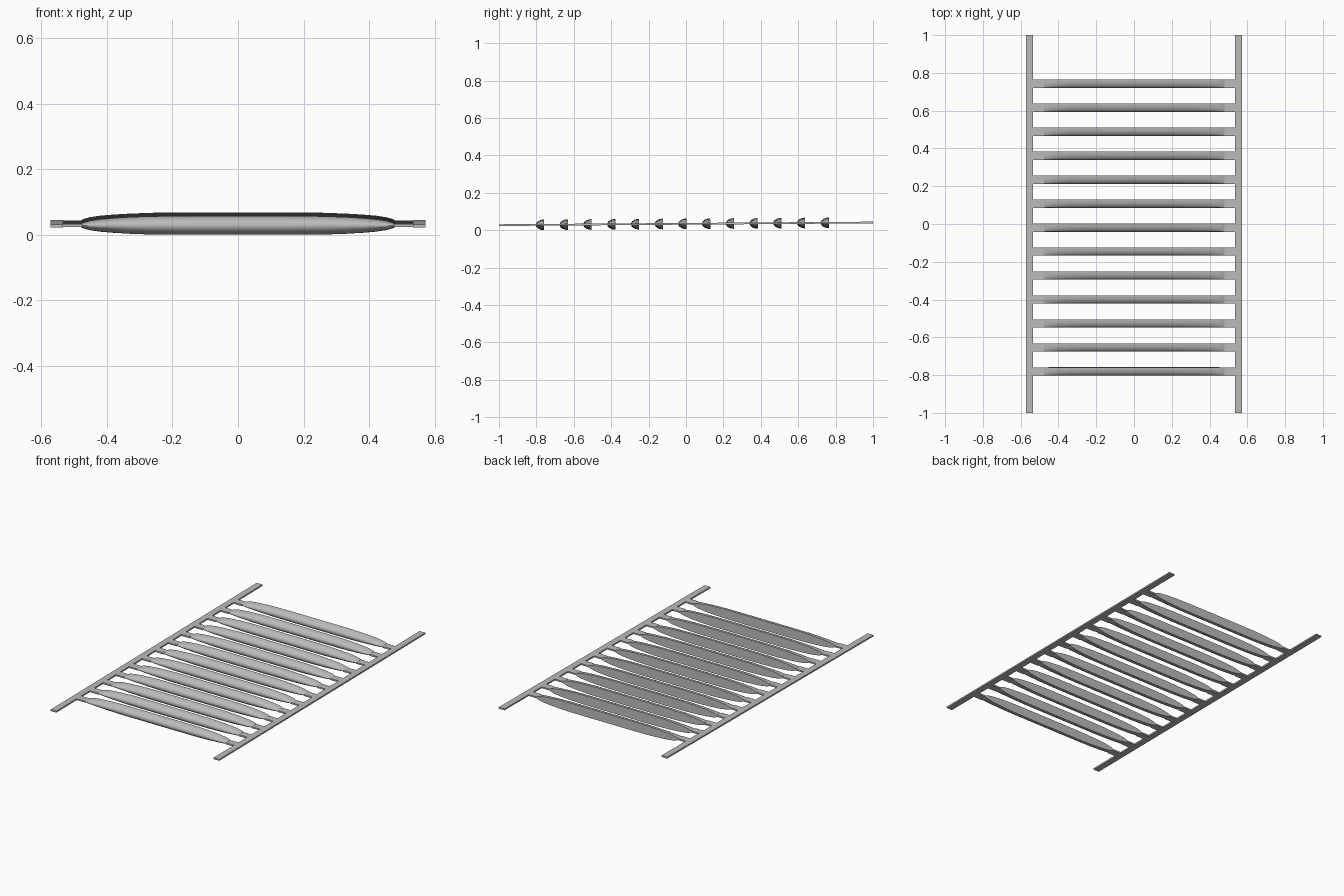
import bpy, bmesh, math
from mathutils import Matrix

cube = bpy.data.objects.get("Cube")
if cube:
    bpy.data.objects.remove(cube, do_unlink=True)

grey = bpy.data.materials.new("plain grey")
grey.use_nodes = True
colour = (0.5, 0.5, 0.5, 1)
grey.diffuse_color = colour
grey.node_tree.nodes["Principled BSDF"].inputs["Base Color"].default_value = colour

# The whole ladder lies flat with a very slight tilt
TILT = Matrix.Translation((0, 0, 0.034)) @ Matrix.Rotation(0.007, 4, 'X')
THICK = 0.009
DEPTH = 0.044


def finish(name, bm, y=0):
    bmesh.ops.recalc_face_normals(bm, faces=bm.faces[:])
    mesh = bpy.data.meshes.new(name)
    bm.to_mesh(mesh)
    bm.free()
    mesh.materials.append(grey)
    obj = bpy.data.objects.new(name, mesh)
    bpy.context.collection.objects.link(obj)
    obj.matrix_world = TILT @ Matrix.Translation((0, y, 0))
    return obj


def box(bm, centre, size):
    bmesh.ops.create_cube(bm, size=1, matrix=Matrix.Translation(centre) @ Matrix.Diagonal((*size, 1)))


def rung_body(bm):
    # Half-round bar, flat at the back, its height swelling from both ends
    half = [(0.479, 0.0055), (0.472, 0.009), (0.452, 0.0145), (0.42, 0.0192),
            (0.38, 0.0225), (0.33, 0.0255), (0.26, 0.028), (0.15, 0.0285)]
    stations = [(-x, h) for x, h in half] + half[::-1]
    arc = [math.pi * i / 16 for i in range(17)]
    rings = [[bm.verts.new((x, DEPTH / 2 - DEPTH * math.sin(a), h * math.cos(a))) for a in arc]
             for x, h in stations]
    for r, s in zip(rings, rings[1:]):
        for i in range(len(arc)):
            j = (i + 1) % len(arc)
            bm.faces.new((r[i], r[j], s[j], s[i]))
    bm.faces.new(rings[0])
    bm.faces.new(rings[-1])


# Side rails
for side, name in ((1, "left_rail"), (-1, "right_rail")):
    bm = bmesh.new()
    box(bm, (side * 0.5535, 0, 0), (0.039, 2, THICK))
    finish(name, bm)

# Rungs with a flat tab at each end
for n in range(13):
    y = -0.7805 + n * 0.1269
    bm = bmesh.new()
    rung_body(bm)
    rung = finish(f"rung_{n + 1}", bm, y)
    bpy.ops.object.select_all(action='DESELECT')
    rung.select_set(True)
    bpy.context.view_layer.objects.active = rung
    bpy.ops.object.shade_smooth_by_angle(angle=math.radians(35))
    bm = bmesh.new()
    for side in (-1, 1):
        box(bm, (side * 0.506, 0, 0), (0.058, DEPTH, THICK))
    finish(f"rung_tabs_{n + 1}", bm, y)
